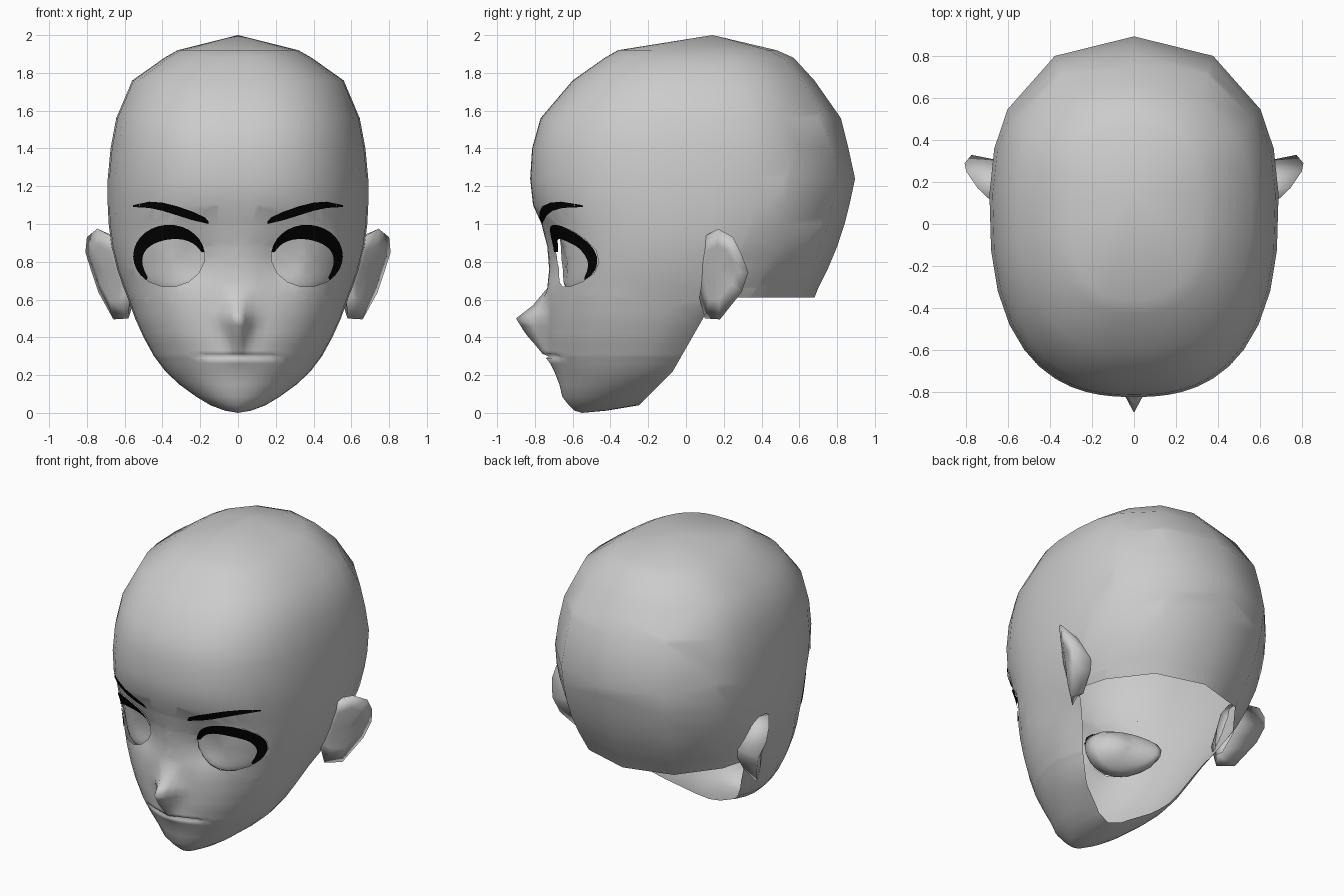
import bpy, bmesh, math
from mathutils import Vector
from mathutils.bvhtree import BVHTree

if "Cube" in bpy.data.objects:
    bpy.data.objects.remove(bpy.data.objects["Cube"])


def material(name, rgb):
    m = bpy.data.materials.new(name)
    m.diffuse_color = (*rgb, 1)
    m.use_nodes = True
    m.node_tree.nodes["Principled BSDF"].inputs["Base Color"].default_value = m.diffuse_color
    return m


GREY = material("clay grey", (0.6, 0.6, 0.6))
BLACK = material("lash black", (0.001, 0.001, 0.001))


def finish(bm, name, mat, mirror=False):
    me = bpy.data.meshes.new(name)
    bm.to_mesh(me)
    bm.free()
    me.materials.append(mat)
    for p in me.polygons:
        p.use_smooth = True
    ob = bpy.data.objects.new(name, me)
    bpy.context.collection.objects.link(ob)
    if mirror:
        ob.modifiers.new("mirror", 'MIRROR').use_mirror_merge = False
    return ob


def lookup(table, z):
    """Linear interpolation in rows sorted by falling z."""
    for a, b in zip(table, table[1:]):
        if b[0] <= z <= a[0]:
            t = (a[0] - z) / (a[0] - b[0])
            return [p + (q - p) * t for p, q in zip(a[1:], b[1:])]
    return [0.0] * (len(table[0]) - 1)


# Head sections: height, front y, widest y, back y, half width
SECTIONS = [
    (1.92, -.36, .10, .48, .32), (1.88, -.43, .10, .57, .39),
    (1.76, -.60, .10, .68, .56), (1.56, -.77, .10, .82, .645),
    (1.40, -.815, .10, .86, .675), (1.24, -.825, .10, .895, .69),
    (1.10, -.81, .10, .865, .69), (1.00, -.765, .08, .84, .685),
    (0.88, -.735, .05, .80, .67), (0.76, -.725, 0, .75, .64),
    (0.66, -.735, -.05, .70, .605), (0.61, -.735, -.10, .68, .585),
    (0.50, -.735, -.15, .37, .545), (0.40, -.735, -.18, .24, .50),
    (0.30, -.722, -.21, .17, .445), (0.22, -.695, -.25, .13, .385),
    (0.15, -.67, -.30, -.01, .31), (0.085, -.655, -.40, -.15, .22),
    (0.04, -.62, -.43, -.25, .145), (0.012, -.59, -.50, -.42, .07)]
NOSE = [(.66, 0), (.57, .075), (.50, .165), (.42, .115), (.30, .01), (.26, 0)]
EXTRA_ROWS = [.94, .82, .70, .57, .535, .46, .43, .36, .33, .312, .290, .26]
HALF = [0, 3, 6, 10, 15, 21, 28, 36, 45, 56, 68, 80, 92, 106, 121, 150, 180]
ANGLES = HALF + [360 - a for a in HALF[-2:0:-1]]


def section_point(z, deg):
    yf, yc, yb, w = lookup(SECTIONS, z)
    t = min(1, max(0, (z - .1) / .8))
    n = 2 + 0.5 * t * t * (3 - 2 * t)
    s, c = math.sin(math.radians(deg)), math.cos(math.radians(deg))
    if c < 0:
        n = min(n, 2.3)
    x = w * math.copysign(abs(s) ** (2 / n), s) if abs(s) > 1e-6 else 0
    d = abs(c) ** (2 / n)
    y = yc - (yc - yf) * d if c > 0 else yc + (yb - yc) * d
    if c > 0:
        # Nose ridge, eye hollow, lips and mouth crease
        width = .13 - .05 * min(1, max(0, (.5 - z) / .12))
        y -= lookup(NOSE, z)[0] * max(0, 1 - abs(x) / width) ** 1.6
        y += .045 * math.exp(-((abs(x) - .23) / .11) ** 2 - ((z - .81) / .16) ** 2)
        y -= .015 * math.exp(-(x / .15) ** 2 - ((z - .3) / .06) ** 2)
        if abs(z - .30) < .005 and abs(x) < .19:
            y += .02
    return Vector((x, y, z))


def clip_out(bm, planes, keep_test=lambda c: True):
    """Cut a convex opening bounded by (point, outward normal) planes."""
    def inside(upto):
        return [f for f in bm.faces
                if keep_test(f.calc_center_median())
                and all(n.dot(f.calc_center_median() - p) < 0 for p, n in planes[:upto])]
    for i, (p, n) in enumerate(planes):
        faces = inside(i)
        geom = list({e for f in faces for e in f.edges}
                    | {v for f in faces for v in f.verts} | set(faces))
        bmesh.ops.bisect_plane(bm, geom=geom, dist=1e-5, plane_co=p, plane_no=n)
    bmesh.ops.delete(bm, geom=inside(len(planes)), context='FACES')


# Head shell
bm = bmesh.new()
levels = sorted([r[0] for r in SECTIONS] + EXTRA_ROWS, reverse=True)
rings = [[bm.verts.new(section_point(z, a)) for a in ANGLES] for z in levels]
N = len(ANGLES)
for up, low in zip(rings, rings[1:]):
    for i in range(N):
        j = (i + 1) % N
        bm.faces.new((up[i], low[i], low[j], up[j]))
for ring, tip in ((rings[0], (0, .14, 2)), (rings[-1], (0, -.55, 0))):
    v = bm.verts.new(tip)
    for i in range(N):
        bm.faces.new((ring[i], ring[(i + 1) % N], v))
bmesh.ops.recalc_face_normals(bm, faces=bm.faces[:])
surface = BVHTree.FromBMesh(bm)

# Neck opening, in an upper and a lower part
UP = Vector((0, 0, 1))
clip_out(bm, [(Vector((0, .09, .50)), Vector((0, -.28, .16)).normalized()),
              (Vector((0, 0, .61)), UP), (Vector((0, 0, .22)), -UP)])
clip_out(bm, [(Vector((0, -.25, .04)), Vector((0, -.18, .18)).normalized()),
              (Vector((0, 0, .22)), UP)])

# Eye openings
EX, EZ, RX, RZ = .365, .83, .185, .16
for s in (1, -1):
    planes = []
    for k in range(16):
        c, d = math.cos(k * math.pi / 8), math.sin(k * math.pi / 8)
        planes.append((Vector((s * (EX + RX * c), 0, EZ + RZ * d)),
                       Vector((s * c / RX, 0, d / RZ)).normalized()))
    clip_out(bm, planes, lambda q: q.y < -.2 and q.x * s > 0 and .6 < q.z < 1.06)
finish(bm, "head", GREY)


def on_face(x, z, depth):
    hit = surface.ray_cast(Vector((x, -2, z)), Vector((0, 1, 0)))[0]
    return Vector((x, hit.y + depth, z))


# Eyeballs: front follows the face just behind the opening, back is domed
bm = bmesh.new()
SEG = 20
BALL = [(r, 1) for r in (.25, .5, .75, .92, 1)] + [(r, -1) for r in (.92, .75, .5, .25)]


def ball_point(r, side, a):
    p = on_face(.355 + .2 * r * math.cos(a), .81 + .16 * r * math.sin(a), 0)
    dome = math.sqrt(max(0, 1 - r * r))
    p.y += .035 - .02 * dome if side > 0 else .035 + .17 * dome
    return p


ball = [[bm.verts.new(ball_point(r, s, 2 * math.pi * k / SEG)) for k in range(SEG)]
        for r, s in BALL]
for a, b in zip(ball, ball[1:]):
    for i in range(SEG):
        j = (i + 1) % SEG
        bm.faces.new((a[i], b[i], b[j], a[j]))
for ring, side in ((ball[0], 1), (ball[-1], -1)):
    v = bm.verts.new(ball_point(0, side, 0))
    for i in range(SEG):
        bm.faces.new((ring[i], ring[(i + 1) % SEG], v))
bmesh.ops.recalc_face_normals(bm, faces=bm.faces[:])
finish(bm, "eyeball", GREY, True)


def ribbon(name, top, bottom):
    """Thin strip between two rows of points."""
    bm = bmesh.new()
    a, b = [[bm.verts.new(p) for p in row] for row in (top, bottom)]
    for i in range(len(a) - 1):
        f = bm.faces.new((a[i], b[i], b[i + 1], a[i + 1]))
        f.normal_update()
        if f.normal.y > 0:
            f.normal_flip()
    finish(bm, name, BLACK, True)


# Upper lashes, thick on top and tapering at both ends
outer, inner = [], []
for k in range(19):
    t = k / 18
    a = math.radians(172 - 222 * t)
    thick = .012 + .064 * math.sin(math.pi * t) ** .8
    for row, grow, depth in ((outer, .006, -.010), (inner, -thick, .004)):
        row.append(on_face(EX + (RX + grow * .8) * math.cos(a),
                           EZ + (RZ + grow) * math.sin(a), depth))
ribbon("upper_lash", outer, inner)

# Eyebrows: x, upper z, lower z
BROW = [(.155, 1.012, 1.0), (.175, 1.035, 1.005), (.24, 1.065, 1.02), (.32, 1.093, 1.045),
        (.40, 1.113, 1.07), (.47, 1.118, 1.085), (.555, 1.1, 1.09)]
ribbon("eyebrow", [on_face(x, u, -.012) for x, u, l in BROW],
       [on_face(x, l, -.012) for x, u, l in BROW])

# Ears: flared rim, nearly flat outer side, back narrowing into the head
RIM = [(.65, .08, .925), (.745, .17, .975), (.80, .25, .93), (.808, .29, .85),
       (.775, .33, .745), (.74, .295, .64), (.66, .18, .495), (.58, .10, .50),
       (.57, .06, .65), (.615, .06, .80)]
bm = bmesh.new()
rim = [Vector(p) for p in RIM]
mid = sum(rim, Vector()) / len(rim)
rows = [[], [], []]
for p in rim:
    hollow = p.lerp(mid, .4) + Vector((.008, -.008, 0))
    root = p.lerp(mid, .25)
    root.x = .56 + .12 * (p.z - .5)
    for row, q in zip(rows, (hollow, p, root)):
        row.append(bm.verts.new(q))
centre = bm.verts.new(mid + Vector((.008, -.008, 0)))
for i in range(len(rim)):
    j = (i + 1) % len(rim)
    bm.faces.new((centre, rows[0][i], rows[0][j]))
    for a, b in zip(rows, rows[1:]):
        bm.faces.new((a[i], b[i], b[j], a[j]))
bmesh.ops.recalc_face_normals(bm, faces=bm.faces[:])
if sum(f.normal.x for f in centre.link_faces) < 0:
    bmesh.ops.reverse_faces(bm, faces=bm.faces[:])
finish(bm, "ear", GREY, True)
